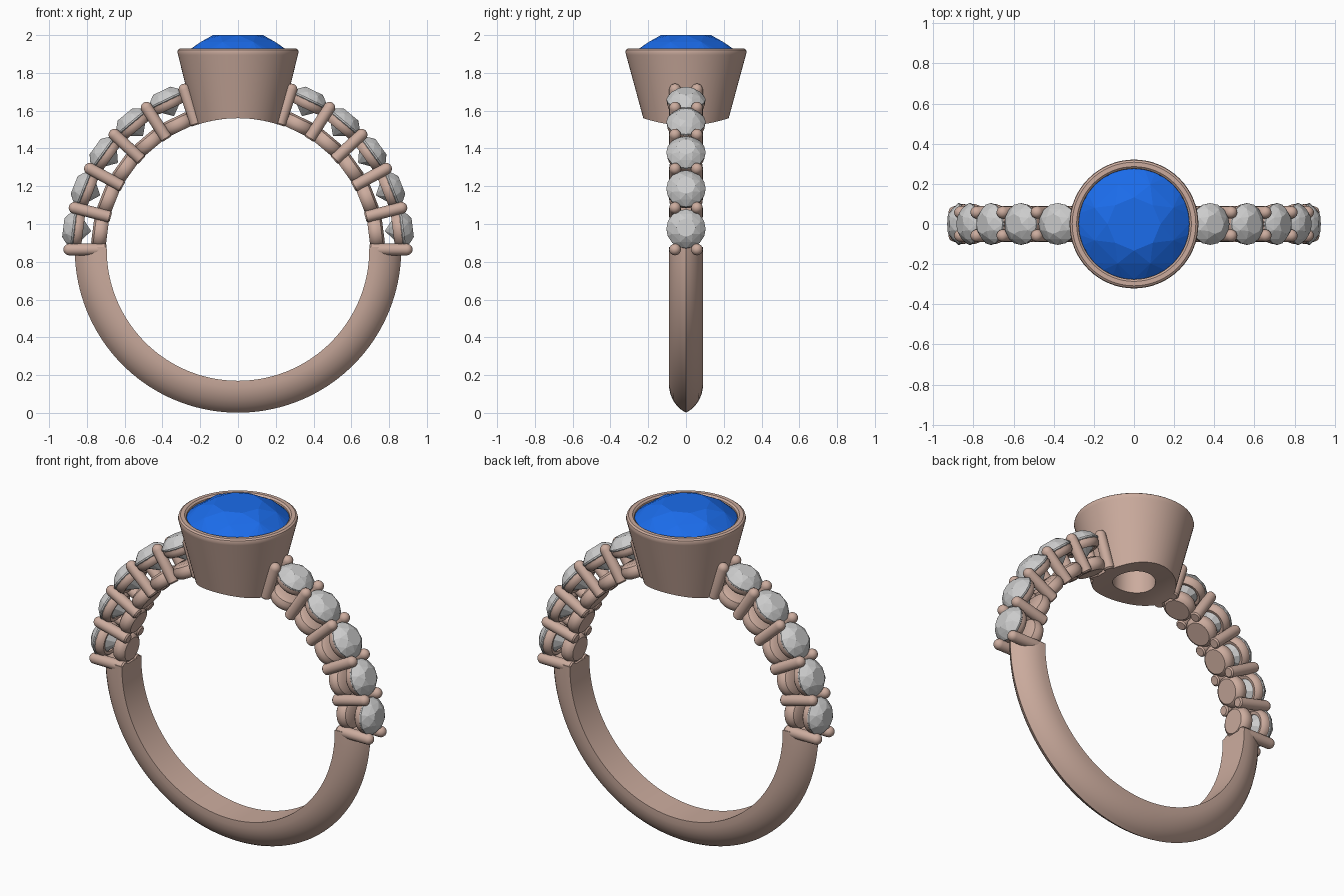
import bpy, bmesh, math
from mathutils import Matrix, Vector

if "Cube" in bpy.data.objects:
    bpy.data.objects.remove(bpy.data.objects["Cube"])

CZ, RI = 0.865, 0.695          # finger hole centre height and radius
STEP = math.radians(14.3)      # angle between neighbouring claws


def material(name, rgb):
    m = bpy.data.materials.new(name)
    m.diffuse_color = (*rgb, 1)
    m.use_nodes = True
    m.node_tree.nodes["Principled BSDF"].inputs["Base Color"].default_value = m.diffuse_color
    return m


ROSE = material("rose_metal", (0.60, 0.41, 0.34))
BLUE = material("blue_gem", (0.011, 0.15, 0.83))


def finish(name, bm, mat=None, smooth=True, mirror=False):
    bmesh.ops.recalc_face_normals(bm, faces=bm.faces)
    me = bpy.data.meshes.new(name)
    bm.to_mesh(me)
    bm.free()
    ob = bpy.data.objects.new(name, me)
    bpy.context.collection.objects.link(ob)
    if mat:
        me.materials.append(mat)
    if smooth:
        bpy.ops.object.select_all(action='DESELECT')
        ob.select_set(True)
        bpy.context.view_layer.objects.active = ob
        bpy.ops.object.shade_smooth_by_angle(angle=math.radians(35))
    if mirror:
        mod = ob.modifiers.new("mirror", 'MIRROR')
        mod.use_axis[0] = True
        mod.use_mirror_merge = False
    return ob


def radial(a, y=0.0):
    """Frame at the ring centre whose z axis points outward at angle a."""
    return Matrix.Translation((0, y, CZ)) @ Matrix.Rotation(math.pi / 2 - a, 4, 'Y')


def lathe(bm, profile, n, mat=Matrix(), closed=False):
    """Spin (radius, height) points about local z; radius 0 becomes a pole."""
    rings = []
    for r, z in profile:
        if r == 0:
            rings.append([bm.verts.new(mat @ Vector((0, 0, z)))] * n)
        else:
            rings.append([bm.verts.new(mat @ Vector((r * math.cos(t), r * math.sin(t), z)))
                          for t in (2 * math.pi * k / n for k in range(n))])
    pairs = list(zip(rings, rings[1:])) + ([(rings[-1], rings[0])] if closed else [])
    for p, q in pairs:
        for k in range(n):
            j = (k + 1) % n
            bm.faces.new(list(dict.fromkeys((p[k], p[j], q[j], q[k]))))


def gem(bm, mat, r, zg, ztop, zbot, n=16):
    """Round brilliant cut as the hull of its facet corners."""
    h, d = ztop - zg, zg - zbot
    levels = [(0.48, ztop, 8, 0), (0.77, zg + 0.66 * h, 8, 0.5), (1, zg + 0.14 * h, n, 0),
              (1, zg, n, 0), (0.55, zg - 0.52 * d, 8, 0.5), (0.02, zbot, 8, 0)]
    vs = []
    for f, z, m, off in levels:
        for k in range(m):
            t = 2 * math.pi * (k + off) / m
            vs.append(bm.verts.new(mat @ Vector((f * r * math.cos(t), f * r * math.sin(t), z))))
    bmesh.ops.convex_hull(bm, input=vs)


# shank: lower half of the band, ridged outside
half = [(0.09, RI), (0.09, 0.73), (0.083, 0.765), (0.068, 0.80), (0.046, 0.83), (0.023, 0.85)]
section = half + [(0, 0.864)] + [(-y, r) for y, r in reversed(half)]
bm = bmesh.new()
rows = []
N = 72
for i in range(N + 1):
    a = math.radians(179 + 182 * i / N)
    rows.append([bm.verts.new((r * math.cos(a), y, CZ + r * math.sin(a))) for y, r in section])
for p, q in zip(rows, rows[1:]):
    for k in range(len(section)):
        j = (k + 1) % len(section)
        bm.faces.new((p[k], p[j], q[j], q[k]))
bm.faces.new(rows[0])
bm.faces.new(rows[-1])
finish("shank", bm, ROSE)

# claws: pairs of round-tipped pins between the side stones
tip = [(0.031 * math.cos(t), 0.893 + 0.031 * math.sin(t))
       for t in (math.pi / 2 * k / 5 for k in range(5))]
bm = bmesh.new()
for i in range(6):
    for y in (-0.058, 0.058):
        lathe(bm, [(0, 0.695), (0.024, 0.695), (0.031, 0.703)] + tip + [(0, 0.924)],
              16, radial(i * STEP, y))
finish("claws", bm, ROSE, mirror=True)

# seats (rounded drum plus upper collar) and the side stones they hold
drum = [(0, 0.697), (0.068, 0.697), (0.082, 0.708), (0.089, 0.725), (0.089, 0.745),
        (0.08, 0.765), (0.06, 0.776), (0, 0.776)]
collar = [(0.066, 0.83), (0.082, 0.826), (0.095, 0.838), (0.1, 0.855), (0.099, 0.872), (0.085, 0.872)]
seats, stones = bmesh.new(), bmesh.new()
for i in range(5):
    m = radial((i + 0.5) * STEP)
    lathe(seats, drum, 28, m)
    lathe(seats, collar, 28, m, closed=True)
    gem(stones, m, 0.104, 0.874, 0.932, 0.785)
finish("stone_seats", seats, ROSE, mirror=True)
finish("side_stones", stones, smooth=False, mirror=True)

# bezel cup, its underside following the finger hole
cup = [(0.115, 1.5), (0.15, 1.5), (0.19, 1.5), (0.226, 1.5), (0.317, 1.895), (0.321, 1.91), (0.318, 1.922),
       (0.308, 1.929), (0.286, 1.929), (0.276, 1.92), (0.274, 1.88), (0.115, 1.74)]
bm = bmesh.new()
lathe(bm, cup, 64, closed=True)
for v in bm.verts:
    if v.co.z < 1.6:
        v.co.z = CZ + math.sqrt(RI ** 2 - v.co.x ** 2)
finish("bezel_cup", bm, ROSE)

# centre stone
bm = bmesh.new()
gem(bm, Matrix(), 0.276, 1.895, 2.0, 1.70, 32)
finish("centre_stone", bm, BLUE, smooth=False)
